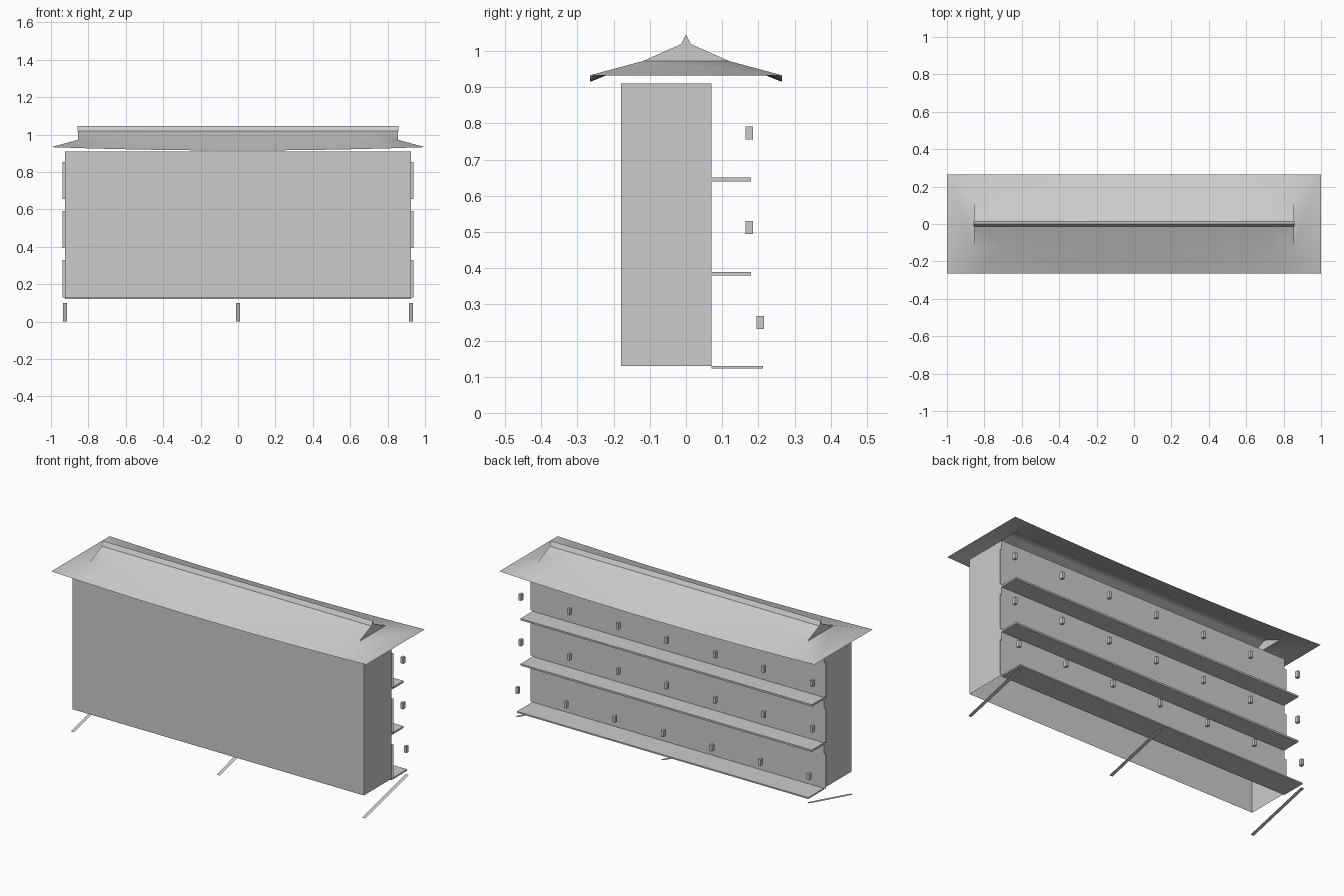
import bpy, bmesh

if "Cube" in bpy.data.objects:
    bpy.data.objects.remove(bpy.data.objects["Cube"])


def mesh_object(name, verts, faces):
    me = bpy.data.meshes.new(name)
    me.from_pydata(verts, [], faces)
    bm = bmesh.new()
    bm.from_mesh(me)
    bmesh.ops.remove_doubles(bm, verts=bm.verts, dist=0.0001)
    bmesh.ops.recalc_face_normals(bm, faces=bm.faces)
    bm.to_mesh(me)
    bm.free()
    ob = bpy.data.objects.new(name, me)
    bpy.context.collection.objects.link(ob)
    return ob


def box(name, x0, x1, y0, y1, z0, z1, caps=True):
    v = [(x, y, z) for z in (z0, z1) for x, y in ((x0, y0), (x1, y0), (x1, y1), (x0, y1))]
    f = [(i, (i + 1) % 4, (i + 1) % 4 + 4, i + 4) for i in range(4)]
    if caps:
        f += [(3, 2, 1, 0), (4, 5, 6, 7)]
    return mesh_object(name, v, f)


HALF = 0.925

# Main building shell: four walls, open underneath
box("building_walls", -HALF, HALF, -0.18, 0.07, 0.13, 0.91, caps=False)

# Each storey: walkway, post blocks and thin door panels on the back
storeys = [(0.122, 0.130, 0.213, 0.205, 0.25, 0.13, 0.33),
           (0.380, 0.390, 0.180, 0.175, 0.512, 0.395, 0.592),
           (0.640, 0.650, 0.180, 0.175, 0.773, 0.655, 0.853)]
for z0, z1, edge, by, bz, p0, p1 in storeys:
    box("walkway", -HALF, HALF, 0.07, edge, z0, z1)
    for i in range(7):
        x = -HALF + i * HALF / 3
        box("rail_block", x - 0.008, x + 0.008, by - 0.01, by + 0.01, bz - 0.018, bz + 0.018)
    w = 1.876 / 6
    for i in range(6):
        x = -0.938 + i * w
        mesh_object("door_panel", [(x + w, 0.072, p0), (x, 0.072, p0),
                                   (x, 0.072, p1), (x + w, 0.072, p1)], [(0, 1, 2, 3)])

# Slanted flat foot strips
for x in (-HALF, 0, HALF):
    mesh_object("foot_strip", [(x - 0.01, -0.18, 0), (x + 0.01, -0.18, 0),
                               (x + 0.01, 0.213, 0.1), (x - 0.01, 0.213, 0.1)], [(0, 1, 2, 3)])

# Hip-and-gable roof skin: ridge, knee and sagging eave rows on both slopes
N = 12
verts, faces = [], []
for s in (-1, 1):
    base = len(verts)
    for i in range(N + 1):
        t = -1 + 2 * i / N
        verts += [(0.855 * t, 0, 1.025), (0.855 * t, s * 0.12, 0.972),
                  (t, s * 0.265, 0.915 + 0.018 * t * t)]
    for i in range(N):
        a = base + 3 * i
        for k in (0, 1):
            faces.append((a + k, a + k + 1, a + k + 4, a + k + 3))
for i in (0, N):
    l, r = 3 * i, 3 * (N + 1) + 3 * i
    faces.append((l + 1, r + 1, r + 2, l + 2))   # hipped end
    faces.append((l, l + 1, r + 1))              # gable
roof = mesh_object("roof", verts, faces)
up = sum(p.normal.z for p in roof.data.polygons)
if up < 0:
    roof.data.flip_normals()
bpy.context.view_layer.objects.active = roof
roof.select_set(True)
bpy.ops.object.shade_smooth_by_angle()

# Triangular ridge cap
tri = [(-0.013, 1.02), (0.013, 1.02), (0, 1.045)]
mesh_object("ridge_cap", [(x, y, z) for x in (-0.857, 0.857) for y, z in tri],
            [(0, 1, 2), (3, 5, 4), (0, 3, 4, 1), (1, 4, 5, 2), (2, 5, 3, 0)])
